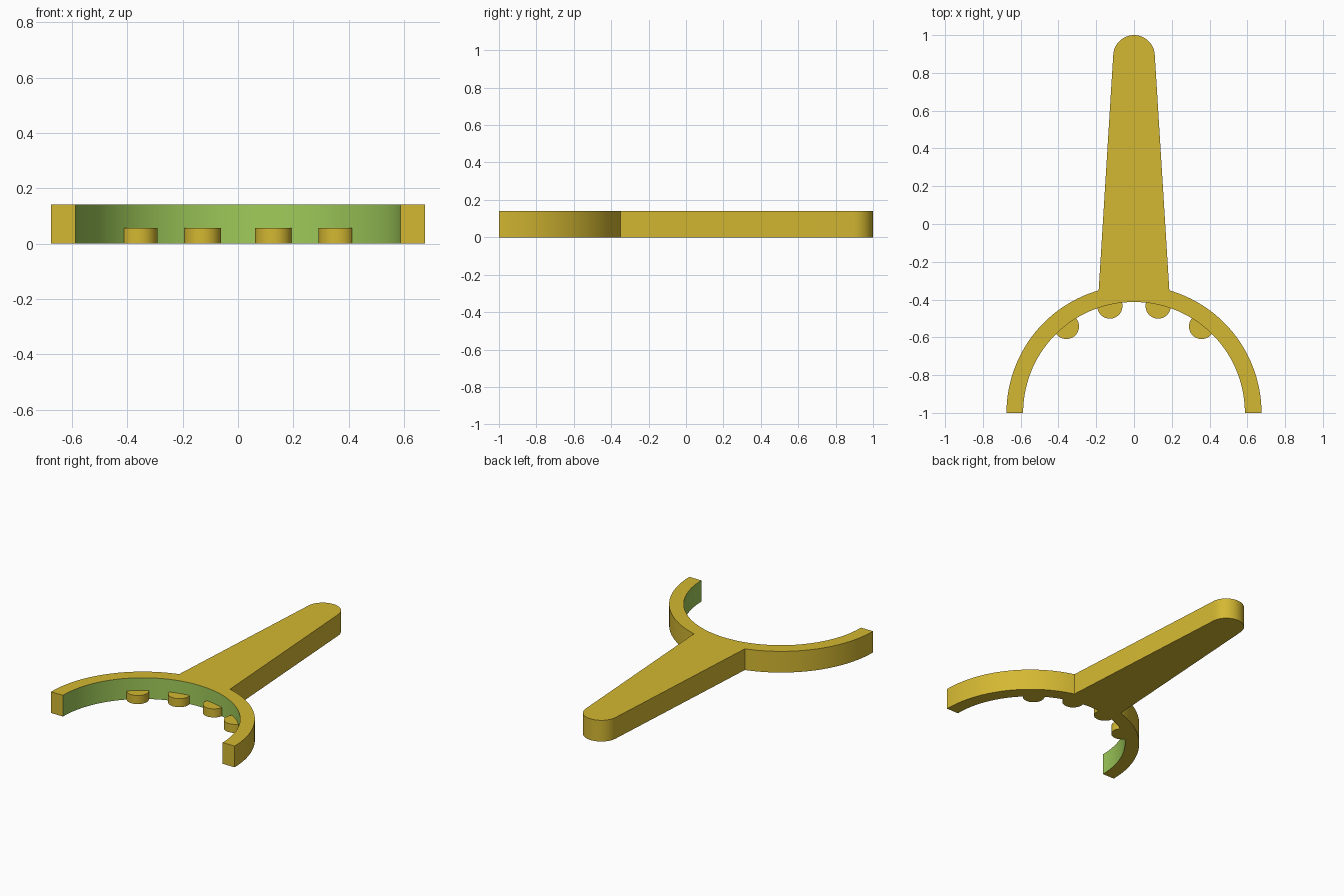
import bpy, bmesh, math
from mathutils import Vector

if "Cube" in bpy.data.objects:
    bpy.data.objects.remove(bpy.data.objects["Cube"])

CENTRE = Vector((0.0, -1.0))      # centre of the half ring
R_OUT, R_IN = 0.675, 0.587
HEIGHT, NUB_HEIGHT = 0.141, 0.057
TIP_Y, TIP_R = 0.89, 0.11
JOIN_X = 0.187                    # half width where the handle meets the ring


def material(name, rgb):
    m = bpy.data.materials.new(name)
    m.diffuse_color = (*rgb, 1.0)
    m.use_nodes = True
    m.node_tree.nodes["Principled BSDF"].inputs["Base Color"].default_value = m.diffuse_color
    return m


gold = material("mustard_yellow", (0.658, 0.479, 0.032))
green = material("leaf_green", (0.352, 0.597, 0.102))


def arc(centre, radius, start, end, steps):
    """Points along an arc, angles in degrees."""
    pts = []
    for i in range(steps + 1):
        a = math.radians(start + (end - start) * i / steps)
        pts.append(Vector((centre[0] + radius * math.cos(a),
                           centre[1] + radius * math.sin(a))))
    return pts


def extrude_outline(name, pts, height, materials):
    """Solid prism standing on z = 0 from a counter-clockwise outline."""
    bm = bmesh.new()
    face = bm.faces.new([bm.verts.new((p.x, p.y, 0.0)) for p in pts])
    top = bmesh.ops.extrude_face_region(bm, geom=[face])["geom"]
    bmesh.ops.translate(bm, vec=(0, 0, height),
                        verts=[v for v in top if isinstance(v, bmesh.types.BMVert)])
    bmesh.ops.recalc_face_normals(bm, faces=bm.faces[:])
    mesh = bpy.data.meshes.new(name)
    bm.to_mesh(mesh)
    bm.free()
    obj = bpy.data.objects.new(name, mesh)
    bpy.context.collection.objects.link(obj)
    for m in materials:
        mesh.materials.append(m)
    bpy.ops.object.select_all(action='DESELECT')
    obj.select_set(True)
    bpy.context.view_layer.objects.active = obj
    bpy.ops.object.shade_smooth_by_angle(angle=math.radians(30))
    return obj


# Half ring and tapered handle as one flat outline
join = math.degrees(math.acos(JOIN_X / R_OUT))
taper = 3.6
outline = (arc(CENTRE, R_OUT, 0, join, 36)
           + arc((0, TIP_Y), TIP_R, taper, 180 - taper, 32)
           + arc(CENTRE, R_OUT, 180 - join, 180, 36)
           + arc(CENTRE, R_IN, 180, 0, 80))
body = extrude_outline("handle_and_half_ring", outline, HEIGHT, [gold, green])

# Inner wall of the ring is green
for p in body.data.polygons:
    if abs(p.normal.z) < 0.5:
        on_inner = all(
            abs((body.data.vertices[i].co.xy - CENTRE).length - R_IN) < 0.001
            for i in p.vertices)
        if on_inner:
            p.material_index = 1

# Small round nubs along the inner wall, trimmed where they meet it
for label, x, y in (("inner", 0.128, -0.434), ("outer", 0.358, -0.542)):
    for side, s in (("left", -1), ("right", 1)):
        pts = []
        for p in arc((s * x, y), 0.067, 0, 360, 48)[:-1]:
            d = p - CENTRE
            if d.length > R_IN + 0.002:
                p = CENTRE + d.normalized() * (R_IN + 0.002)
            pts.append(p)
        extrude_outline(f"{label}_nub_{side}", pts, NUB_HEIGHT, [gold])
